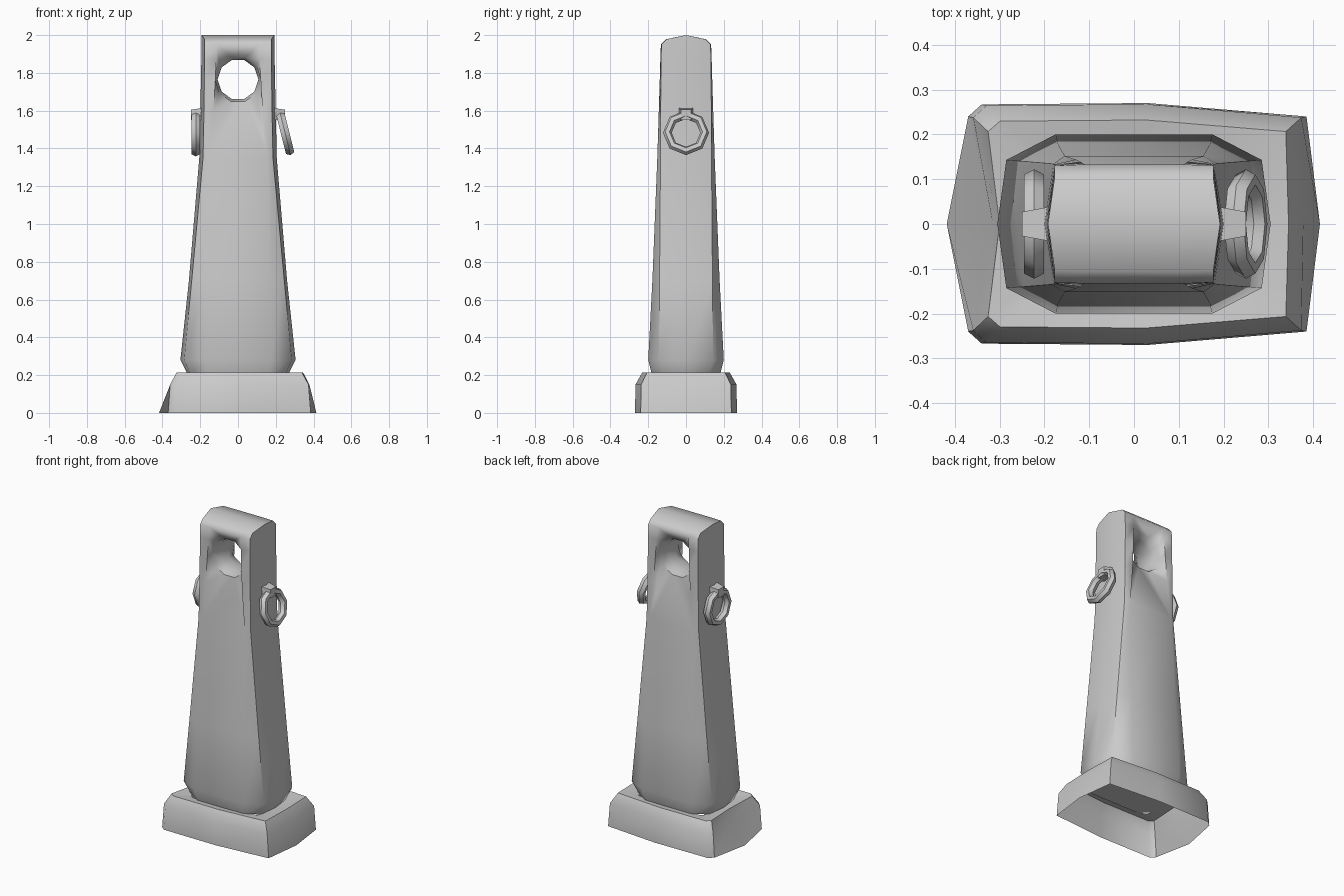
import bpy, bmesh, math
from mathutils import Matrix, Vector

cube = bpy.data.objects.get("Cube")
if cube:
    bpy.data.objects.remove(cube)

stone = bpy.data.materials.new("grey_stone")
stone.use_nodes = True
colour = (0.6, 0.6, 0.6, 1)
stone.diffuse_color = colour
stone.node_tree.nodes["Principled BSDF"].inputs["Base Color"].default_value = colour


def finish(name, bm, angle, recalc=True):
    """Turn a bmesh into a shaded object."""
    if recalc:
        bmesh.ops.recalc_face_normals(bm, faces=bm.faces[:])
    mesh = bpy.data.meshes.new(name)
    bm.to_mesh(mesh)
    bm.free()
    mesh.materials.append(stone)
    ob = bpy.data.objects.new(name, mesh)
    bpy.context.collection.objects.link(ob)
    bpy.ops.object.select_all(action='DESELECT')
    ob.select_set(True)
    bpy.context.view_layer.objects.active = ob
    bpy.ops.object.shade_smooth_by_angle(angle=math.radians(angle))
    return ob


def bridge(bm, a, b, skip=()):
    """Join two closed rings of vertices with quads."""
    n = len(a)
    for i in range(n):
        if i not in skip:
            j = (i + 1) % n
            bm.faces.new((a[i], a[j], b[j], b[i]))


# Pillar: ten-sided sections, as height, end x, corner x, corner y, rail x, rail y
sections = [
    (0.20, 0.265, 0.25, 0.12, 0.16, 0.18),
    (0.28, 0.305, 0.285, 0.143, 0.175, 0.20),
    (0.70, 0.26, 0.245, 0.14, 0.17, 0.178),
    (1.35, 0.205, 0.185, 0.135, 0.155, 0.152),
    (1.60, 0.20, 0.18, 0.134, 0.13, 0.144),
    (1.765, 0.196, 0.178, 0.133, 0.12, 0.139),
    (1.87, 0.194, 0.177, 0.132, 0.115, 0.136),
    (1.95, 0.192, 0.177, 0.130, 0.11, 0.133),
]
bm = bmesh.new()
rows = []
for z, ex, cx, cy, rx, ry in sections:
    pts = [(ex, 0), (cx, cy), (rx, ry), (-rx, ry), (-cx, cy),
           (-ex, 0), (-cx, -cy), (-rx, -ry), (rx, -ry), (cx, -cy)]
    rows.append([bm.verts.new((x, y, z)) for x, y in pts])
for k in range(len(rows) - 1):
    # The broad front and back strips are left open around the eyelet
    bridge(bm, rows[k], rows[k + 1], skip=(2, 7) if k >= 3 else ())
bm.faces.new(rows[0])

# Ridged cap
cap = [bm.verts.new((v.co.x, v.co.y * 0.8, 2.0 if abs(v.co.y) < 0.01 else 1.978))
       for v in rows[-1]]
bridge(bm, rows[-1], cap)
bm.faces.new(cap[:6])
bm.faces.new(cap[5:] + cap[:1])

# Funnel-shaped eyelet running through the pillar
throats = []
for left, right, side in ((7, 8, -1), (3, 2, 1)):
    edge = [rows[k][right] for k in range(3, 8)] + [rows[k][left] for k in range(7, 2, -1)]
    loops = [edge]
    for radius, depth in ((0.122, 0.088), (0.108, 0.035)):
        loop = []
        for i in range(10):
            a = math.radians(-72 + 36 * i)
            loop.append(bm.verts.new((radius * math.cos(a), side * depth,
                                      1.765 + radius * math.sin(a))))
        loops.append(loop)
    for a, b in zip(loops, loops[1:]):
        bridge(bm, a, b)
    throats.append(loops[-1])
bridge(bm, *throats)
finish("pillar", bm, 50)

# Base: hollow skirt, open underneath, with a broken notch at its right end
outline = [(0.415, 0), (0.385, 0.24), (0.03, 0.27), (-0.34, 0.267), (-0.37, 0.24),
           (-0.418, 0), (-0.37, -0.24), (-0.34, -0.267), (0.03, -0.27), (0.385, -0.24)]
bm = bmesh.new()
rings = []
for z, sx, sy in ((0, 1, 1), (0.15, 0.97, 0.99), (0.213, 0.88, 0.86), (0.20, 0.62, 0.60)):
    ring = [bm.verts.new((x * sx, y * sy, z)) for x, y in outline]
    rings.append(ring)
rings[1][0].co.x = 0.378
rings[1][5].co = Vector((-0.315, 0, 0.12))
rings[2][0].co.x = 0.345
rings[2][5].co = Vector((-0.30, 0, 0.20))
for a, b in zip(rings, rings[1:]):
    bridge(bm, a, b)
finish("base", bm, 50)


# Ring handles with their brackets
def handle(name, side, x, tilt):
    bm = bmesh.new()
    hoops = []
    for i in range(8):
        a = math.tau * i / 8
        out = Vector((0, math.cos(a), math.sin(a)))
        hoop = []
        for j in range(6):
            b = math.tau * j / 6
            hoop.append(bm.verts.new(out * (0.099 + 0.023 * math.cos(b))
                                     + Vector((0.026 * math.sin(b), 0, -0.10))))
        hoops.append(hoop)
    for i in range(8):
        bridge(bm, hoops[i], hoops[(i + 1) % 8])
    bmesh.ops.transform(bm, verts=bm.verts[:], matrix=Matrix.Translation((side * x, 0, 1.58))
                        @ Matrix.Rotation(-side * tilt, 4, 'Y'))
    finish(name + "_ring", bm, 50)

    bm = bmesh.new()
    bmesh.ops.create_cube(bm, size=1)
    for v in bm.verts:
        outer = v.co.x > 0
        v.co = Vector((side * (0.25 if outer else 0.18),
                       math.copysign(0.027 if outer else 0.04, v.co.y),
                       (1.605 if outer else 1.615) if v.co.z > 0 else 1.55))
    finish(name + "_bracket", bm, 30)


handle("right", -1, 0.223, 0)
handle("left", 1, 0.225, math.radians(14))
